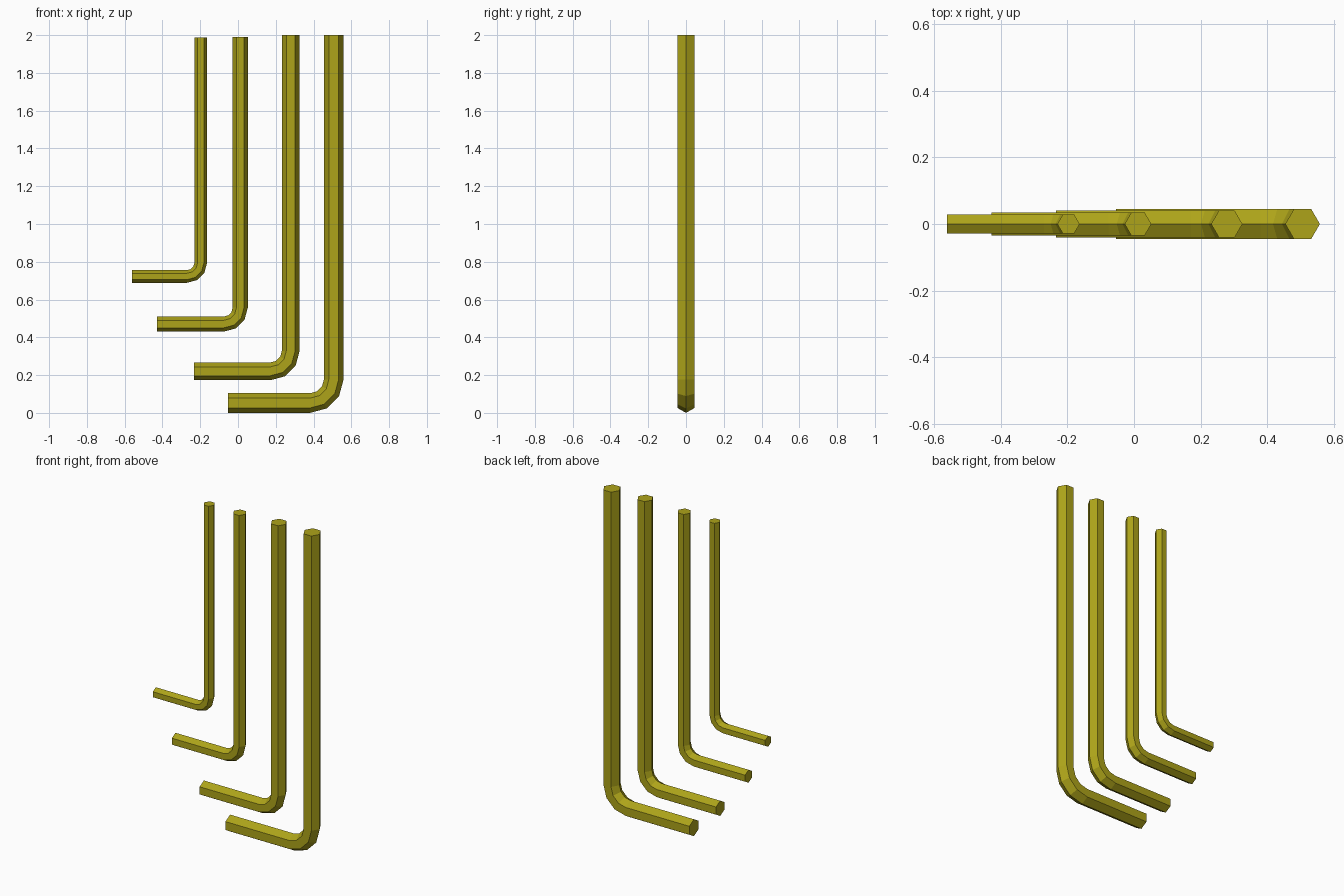
import bpy, bmesh
from math import sin, cos, pi

if "Cube" in bpy.data.objects:
    bpy.data.objects.remove(bpy.data.objects["Cube"])

metal = bpy.data.materials.new("olive_metal")
metal.diffuse_color = (0.42, 0.37, 0.01, 1)
metal.use_nodes = True
metal.node_tree.nodes["Principled BSDF"].inputs["Base Color"].default_value = metal.diffuse_color

BEND_STEPS = 3


def hex_key(name, x, z, r, bend, tip_x, top):
    """Sweep a hexagon down the long arm, round the bend and along the short arm."""
    cx, cz = x - bend, z + bend
    # stations: centre of section and the angle of its outward direction
    path = [(x, top, 0)]
    for i in range(BEND_STEPS + 1):
        a = -pi / 2 * i / BEND_STEPS
        path.append((cx + bend * cos(a), cz + bend * sin(a), a))
    path.append((tip_x, z, -pi / 2))

    bm = bmesh.new()
    rings = []
    for px, pz, a in path:
        ring = []
        for k in range(6):
            t = k * pi / 3
            out = r * cos(t)
            ring.append(bm.verts.new((px + out * cos(a), r * sin(t), pz + out * sin(a))))
        rings.append(ring)
    for r0, r1 in zip(rings, rings[1:]):
        for k in range(6):
            j = (k + 1) % 6
            bm.faces.new((r0[k], r0[j], r1[j], r1[k]))
    # flat ends
    bm.faces.new(rings[0])
    bm.faces.new(rings[-1])
    bmesh.ops.recalc_face_normals(bm, faces=bm.faces)

    mesh = bpy.data.meshes.new(name)
    bm.to_mesh(mesh)
    bm.free()
    mesh.materials.append(metal)
    obj = bpy.data.objects.new(name, mesh)
    bpy.context.collection.objects.link(obj)


# four keys, small to large
hex_key("hex_key_small", -0.197, 0.722, 0.0335, 0.074, -0.562, 1.987)
hex_key("hex_key_medium", 0.012, 0.470, 0.040, 0.088, -0.428, 1.989)
hex_key("hex_key_large", 0.279, 0.220, 0.047, 0.108, -0.234, 2.0)
hex_key("hex_key_extra_large", 0.507, 0.052, 0.052, 0.126, -0.054, 2.0)
